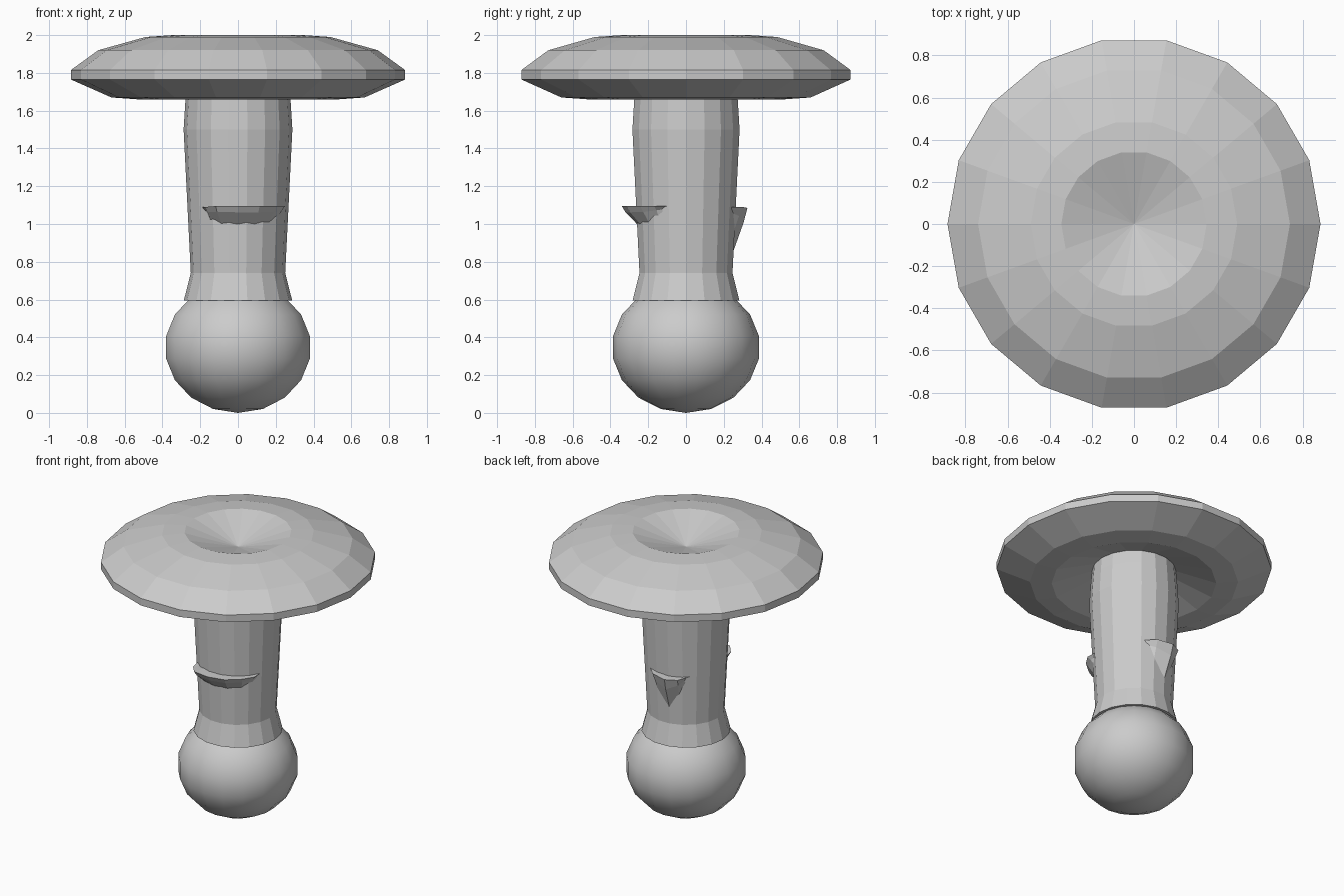
import bpy, bmesh
from math import sin, cos, radians, tau

if "Cube" in bpy.data.objects:
    bpy.data.objects.remove(bpy.data.objects["Cube"])

SIDES = 18


def finish(bm, name):
    bmesh.ops.remove_doubles(bm, verts=bm.verts, dist=1e-5)
    bmesh.ops.recalc_face_normals(bm, faces=bm.faces)
    me = bpy.data.meshes.new(name)
    bm.to_mesh(me)
    bm.free()
    ob = bpy.data.objects.new(name, me)
    bpy.context.collection.objects.link(ob)
    return ob


def bridge(bm, a, b, closed):
    n = len(a)
    for i in range(n if closed else n - 1):
        j = (i + 1) % n
        bm.faces.new((a[i], a[j], b[j], b[i]))


def lathe(name, profile):
    """Revolve (radius, z) points; a radius of 0 becomes a pole."""
    bm = bmesh.new()
    rings = [[bm.verts.new((r * cos(tau * i / SIDES), r * sin(tau * i / SIDES), z))
              for i in range(SIDES)] for r, z in profile]
    for a, b in zip(rings, rings[1:]):
        bridge(bm, a, b, True)
    bmesh.ops.remove_doubles(bm, verts=bm.verts, dist=1e-5)
    return finish(bm, name)


def torn_skirt(name, sections):
    """Loft of wedge sections: azimuth, lip radius, top z, bottom z."""
    bm = bmesh.new()
    loops = []
    for az, r, top, low in sections:
        c, s = cos(radians(az)), sin(radians(az))
        pts = [(0.24, top), (r, top), (r - 0.02, top - 0.3 * (top - low)), (0.245, low)]
        loops.append([bm.verts.new((q * c, q * s, z)) for q, z in pts])
    for a, b in zip(loops, loops[1:]):
        bridge(bm, a, b, True)
    bm.faces.new(loops[0])
    bm.faces.new(loops[-1])
    return finish(bm, name)


# Cap with dimpled top and hollow underside
lathe("cap", [(0, 1.89), (0.345, 2.0), (0.49, 1.99), (0.74, 1.92), (0.885, 1.815),
              (0.885, 1.765), (0.67, 1.67), (0.53, 1.66), (0.24, 1.76), (0, 1.78)])

# Stem, flared over the bulb
lathe("stem", [(0, 1.77), (0.27, 1.75), (0.278, 1.66), (0.288, 1.5),
               (0.25, 0.74), (0.287, 0.595), (0.2, 0.595)])

# Smooth bulb at the base
bpy.ops.mesh.primitive_uv_sphere_add(segments=SIDES, ring_count=9, radius=1,
                                     location=(0, 0, 0.347))
bulb = bpy.context.object
bulb.name = "bulb"
bulb.scale = (0.392, 0.392, 0.347)
bpy.ops.object.shade_smooth()

# Torn remains of the stem skirt
torn_skirt("front_skirt", [(221, 0.255, 1.09, 1.04), (236, 0.31, 1.09, 1.0),
                           (250, 0.345, 1.095, 0.99), (270, 0.34, 1.095, 0.985),
                           (290, 0.335, 1.095, 0.985), (310, 0.315, 1.095, 0.99),
                           (326, 0.30, 1.095, 1.02), (341, 0.26, 1.095, 1.06)])
torn_skirt("back_skirt", [(62, 0.26, 1.09, 1.04), (80, 0.305, 1.09, 0.93),
                          (100, 0.33, 1.085, 0.83), (115, 0.315, 1.085, 0.93),
                          (132, 0.26, 1.09, 1.05)])
